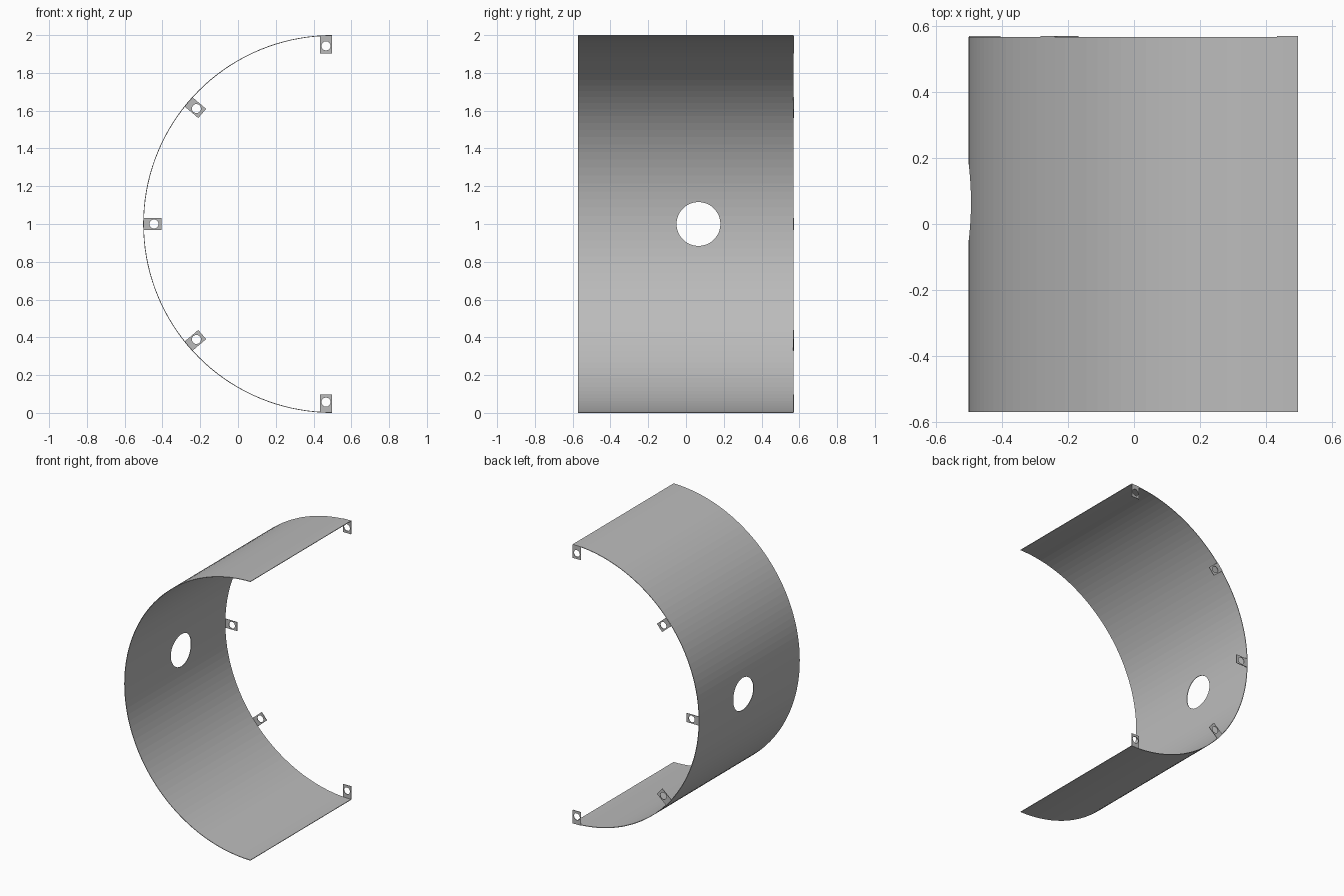
import bpy, bmesh, math
from mathutils import Matrix, Vector

cube = bpy.data.objects.get("Cube")
if cube:
    bpy.data.objects.remove(cube, do_unlink=True)

AXIS_X, AXIS_Z = 0.498, 1.0      # cylinder axis, running along y
RADIUS, WALL = 1.0, 0.004
FRONT, BACK = -0.571, 0.568
TAB_THICK = 0.004
SEGMENTS = 72

steel = bpy.data.materials.new("grey_steel")
steel.use_nodes = True
grey = (0.5, 0.5, 0.5, 1)
steel.diffuse_color = grey
steel.node_tree.nodes["Principled BSDF"].inputs["Base Color"].default_value = grey


def make_object(name, bm):
    bmesh.ops.recalc_face_normals(bm, faces=bm.faces)
    mesh = bpy.data.meshes.new(name)
    bm.to_mesh(mesh)
    bm.free()
    mesh.materials.append(steel)
    obj = bpy.data.objects.new(name, mesh)
    bpy.context.collection.objects.link(obj)
    return obj


def extrude_y(bm, depth):
    faces = bm.faces[:]
    new = bmesh.ops.extrude_face_region(bm, geom=faces)["geom"]
    verts = [g for g in new if isinstance(g, bmesh.types.BMVert)]
    bmesh.ops.translate(bm, verts=verts, vec=(0, depth, 0))


# Half-round sheet: a thin arc strip pushed along y
bm = bmesh.new()
previous = None
for i in range(SEGMENTS + 1):
    a = math.pi * (0.5 + i / SEGMENTS)
    pair = [bm.verts.new((AXIS_X + r * math.cos(a), FRONT, AXIS_Z + r * math.sin(a)))
            for r in (RADIUS, RADIUS - WALL)]
    if previous:
        bm.faces.new((previous[0], pair[0], pair[1], previous[1]))
    previous = pair
extrude_y(bm, BACK - FRONT)
shell = make_object("half_round_shell", bm)

# Round opening through the side wall
bm = bmesh.new()
bmesh.ops.create_cone(bm, cap_ends=True, segments=48, radius1=0.116, radius2=0.116,
                      depth=0.4, matrix=Matrix.Translation((-0.5, 0.066, AXIS_Z))
                      @ Matrix.Rotation(math.pi / 2, 4, "Y"))
cutter = make_object("opening_cutter", bm)
cutter.hide_render = True
cut = shell.modifiers.new("opening", "BOOLEAN")
cut.operation, cut.solver, cut.object = "DIFFERENCE", "EXACT", cutter
bpy.context.view_layer.objects.active = shell
bpy.ops.object.modifier_apply(modifier=cut.name)
bpy.data.objects.remove(cutter, do_unlink=True)


def make_tab(name, angle, shift=0):
    """Drilled plate reaching inward from the rim; angle is measured up from -x."""
    bm = bmesh.new()
    inner, outer, half, hole = 0.903, 0.999, 0.032, 0.024
    corners = [(-outer, -half), (-inner, -half), (-inner, half), (-outer, half)]
    circle = [(-0.943 + hole * math.cos(t), hole * math.sin(t))
              for t in (math.tau * i / 24 for i in range(24))]
    for loop in (corners, circle):
        verts = [bm.verts.new((x, 0, z + shift)) for x, z in loop]
        for i, v in enumerate(verts):
            bm.edges.new((verts[i - 1], v))
    bmesh.ops.triangle_fill(bm, edges=bm.edges[:], use_beauty=True, normal=Vector((0, -1, 0)))
    extrude_y(bm, TAB_THICK)
    bm.transform(Matrix.Translation((AXIS_X, BACK - 0.001, AXIS_Z))
                 @ Matrix.Rotation(math.radians(angle), 4, "Y"))
    return make_object(name, bm)


# Five mounting tabs on the back rim; the end ones sit flush with the sheet ends
make_tab("middle_tab", 0)
for side, s in (("upper", 1), ("lower", -1)):
    make_tab(side + "_tab", 40.4 * s)
    make_tab(side + "_end_tab", 90 * s, -0.032 * s)
